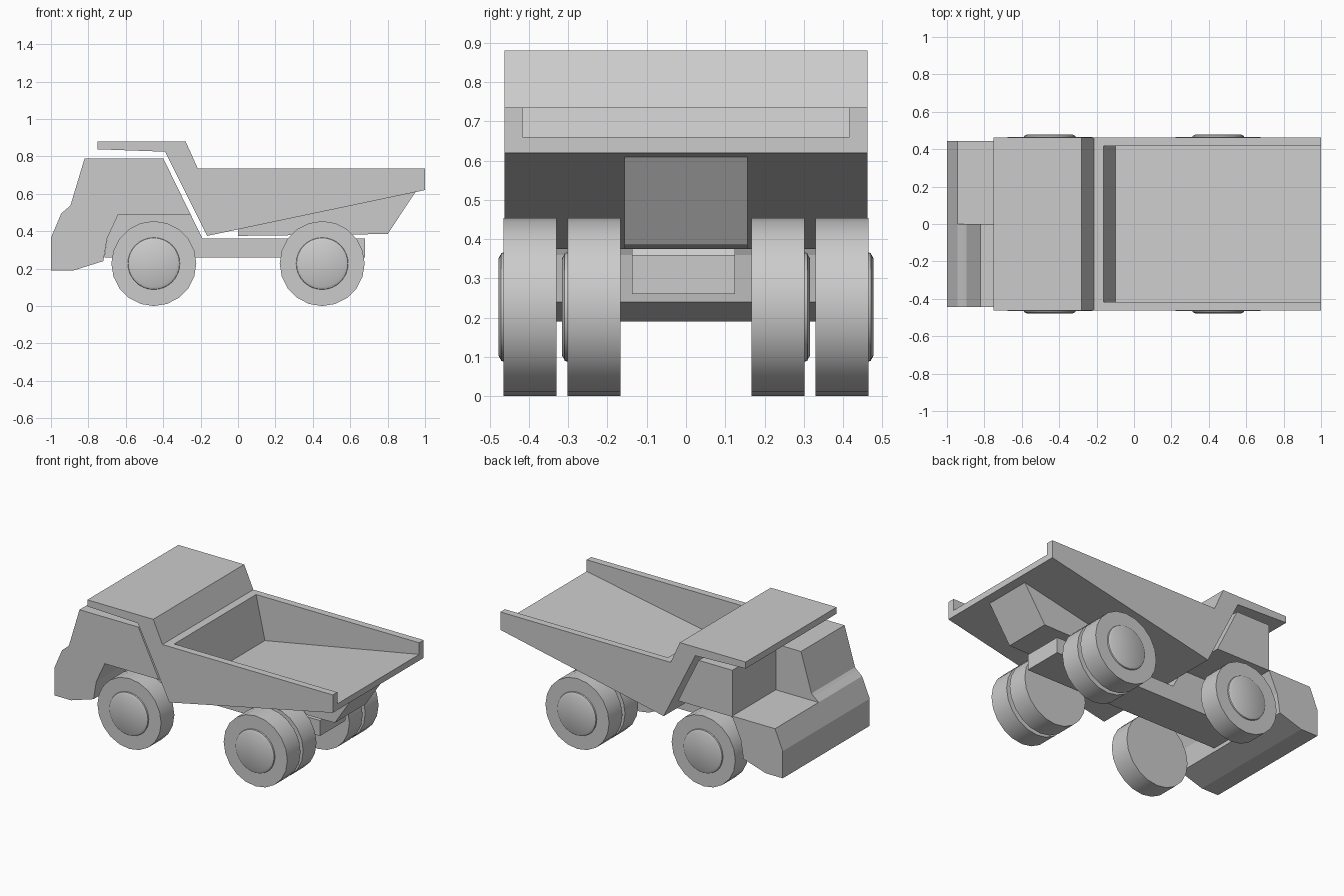
import bpy, bmesh, math
from mathutils import Matrix

if "Cube" in bpy.data.objects:
    bpy.data.objects.remove(bpy.data.objects["Cube"])


def prism(name, profile, y0, y1):
    """Extrude an x-z profile from y0 to y1."""
    bm = bmesh.new()
    face = bm.faces.new([bm.verts.new((x, y0, z)) for x, z in profile])
    ext = bmesh.ops.extrude_face_region(bm, geom=[face])
    for v in ext["geom"]:
        if isinstance(v, bmesh.types.BMVert):
            v.co.y = y1
    bmesh.ops.recalc_face_normals(bm, faces=bm.faces)
    mesh = bpy.data.meshes.new(name)
    bm.to_mesh(mesh)
    bm.free()
    obj = bpy.data.objects.new(name, mesh)
    bpy.context.collection.objects.link(obj)
    return obj


def cut(target, cutter):
    """Subtract the cutter from the target, then delete it."""
    cutter.hide_render = True
    mod = target.modifiers.new("cut", "BOOLEAN")
    mod.operation = "DIFFERENCE"
    mod.solver = "EXACT"
    mod.object = cutter
    bpy.context.view_layer.objects.active = target
    bpy.ops.object.modifier_apply(modifier=mod.name)
    bpy.data.objects.remove(cutter)


def wheel(name, x, y_mid, side):
    """Tyre with a raised, tapered hub on its outer face."""
    bm = bmesh.new()
    r = 0.227
    for r1, r2, depth, y, segs in ((r, r, 0.135, y_mid, 20),
                                   (0.140, 0.137, 0.010, y_mid + side * 0.0695, 32),
                                   (0.137, 0.124, 0.007, y_mid + side * 0.077, 32)):
        place = (Matrix.Translation((x, y, r))
                 @ Matrix.Rotation(-side * math.pi / 2, 4, "X"))
        bmesh.ops.create_cone(bm, cap_ends=True, segments=segs, radius1=r1,
                              radius2=r2, depth=depth, matrix=place)
    mesh = bpy.data.meshes.new(name)
    bm.to_mesh(mesh)
    bm.free()
    obj = bpy.data.objects.new(name, mesh)
    bpy.context.collection.objects.link(obj)
    bpy.ops.object.select_all(action="DESELECT")
    obj.select_set(True)
    bpy.context.view_layer.objects.active = obj
    bpy.ops.object.shade_smooth_by_angle(angle=math.radians(30))


# Cab body: nose, windscreen, roof and sloped back
body = prism("cab_body", [(-1, 0.19), (-0.88, 0.19), (-0.72, 0.24), (-0.70, 0.36),
                          (-0.19, 0.36), (-0.40, 0.79), (-0.82, 0.79), (-0.895, 0.54),
                          (-0.91, 0.525), (-0.945, 0.495), (-1, 0.365)], -0.443, 0.443)

# Low engine deck beside the cab
cut(body, prism("deck_cutter", [(-1.1, 0.495), (-0.64, 0.495),
                                (-0.64, 0.9), (-1.1, 0.9)], 0, 0.6))

# Wheel wells on both sides of the central spine
well = [(-0.72, 0.1), (-0.72, 0.24), (-0.70, 0.36), (-0.64, 0.49), (0, 0.49), (0, 0.1)]
cut(body, prism("well_cutter", well, -0.6, -0.137))
cut(body, prism("well_cutter", well, 0.125, 0.6))

# Chassis frame
prism("frame", [(-0.715, 0.26), (0.68, 0.26), (0.68, 0.36), (-0.70, 0.36)], -0.137, 0.125)

# Dump bed with canopy over the cab
bed = prism("dump_bed", [(-0.75, 0.838), (-0.39, 0.825), (-0.165, 0.375), (1, 0.62),
                         (1, 0.735), (-0.215, 0.735), (-0.28, 0.88), (-0.75, 0.88)],
            -0.463, 0.463)
cut(bed, prism("bed_cutter", [(-0.163, 0.735), (-0.10, 0.455), (1, 0.66), (1.1, 0.679),
                              (1.1, 0.95), (-0.163, 0.95)], -0.417, 0.417))

# Support block under the bed
prism("bed_support", [(0, 0.375), (0.80, 0.385), (0.95, 0.611), (0, 0.411)], -0.157, 0.157)

# Single front wheels, twin rear wheels
for side, label in ((-1, "right"), (1, "left")):
    wheel("front_wheel_" + label, -0.45, side * 0.397, side)
    wheel("rear_outer_wheel_" + label, 0.45, side * 0.397, side)
    wheel("rear_inner_wheel_" + label, 0.45, side * 0.235, side)
